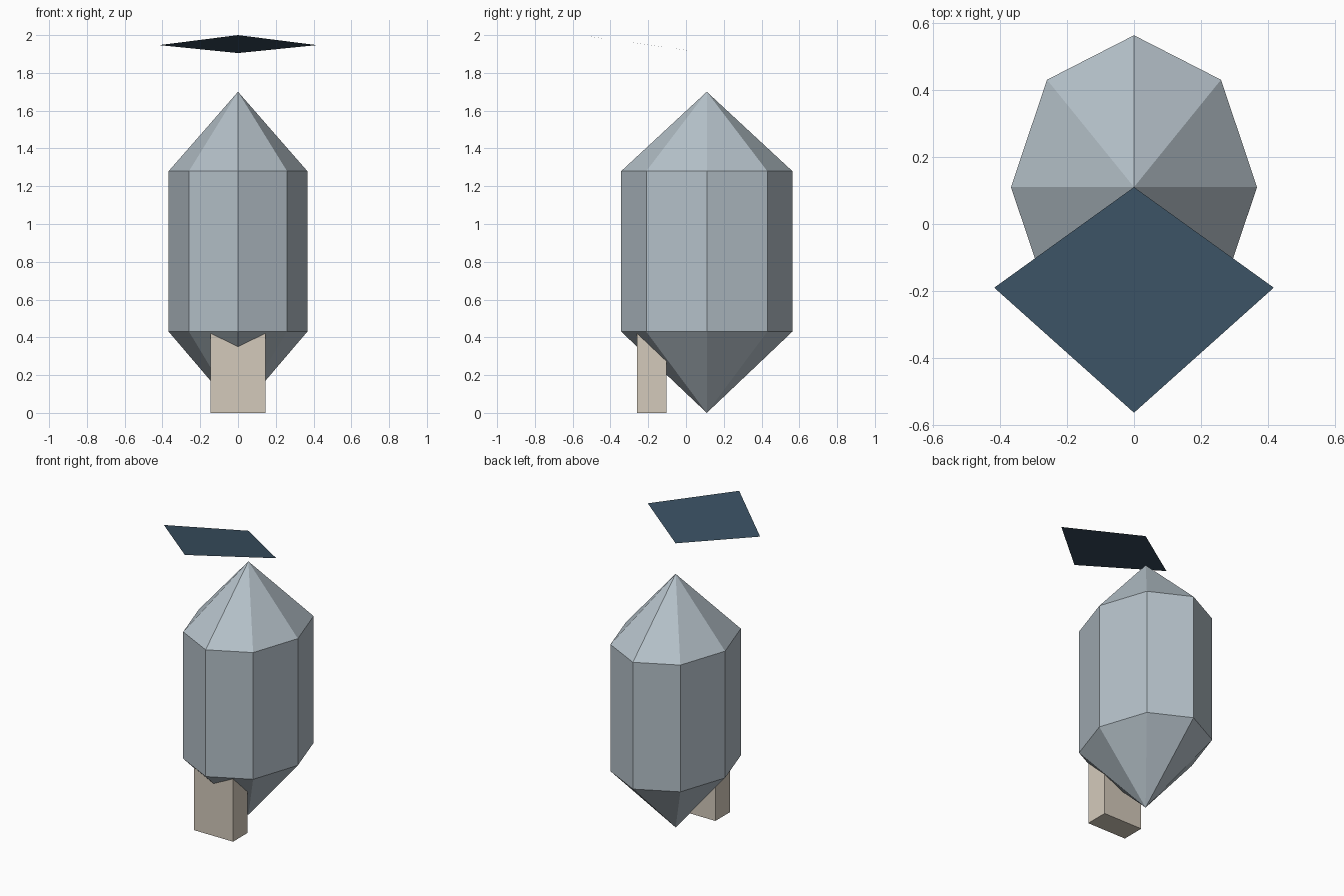
import bpy
import bmesh
from mathutils import Matrix, Vector

cube = bpy.data.objects.get("Cube")
if cube:
    bpy.data.objects.remove(cube, do_unlink=True)


def make_material(name, rgb):
    """Flat material from 0-255 display values, stored as linear."""
    linear = [((c / 255 + 0.055) / 1.055) ** 2.4 for c in rgb]
    mat = bpy.data.materials.new(name)
    mat.use_nodes = True
    mat.diffuse_color = (*linear, 1)
    mat.node_tree.nodes["Principled BSDF"].inputs["Base Color"].default_value = (*linear, 1)
    return mat


def make_object(name, bm, mat):
    bm.normal_update()
    mesh = bpy.data.meshes.new(name)
    bm.to_mesh(mesh)
    bm.free()
    mesh.materials.append(mat)
    obj = bpy.data.objects.new(name, mesh)
    bpy.context.collection.objects.link(obj)
    return obj


blue_grey = make_material("pale blue grey", (180, 192, 200))
beige = make_material("beige", (212, 202, 187))
navy = make_material("dark slate blue", (57, 79, 97))

# Body: eight-sided prism, with each cap drawn out to a point
BODY_Y, LOW, HIGH, TOP_TIP = 0.11, 0.43, 1.28, 1.70
bm = bmesh.new()
bmesh.ops.create_cone(
    bm, cap_ends=True, segments=8, radius1=1, radius2=1, depth=HIGH - LOW,
    matrix=Matrix.Translation((0, BODY_Y, (LOW + HIGH) / 2))
    @ Matrix.Diagonal((0.367, 0.453, 1, 1)))
caps = [f for f in bm.faces if len(f.verts) == 8]
for tip in bmesh.ops.poke(bm, faces=caps)["verts"]:
    tip.co.z = TOP_TIP if tip.co.z > 1 else 0
make_object("body", bm, blue_grey)

# Front foot: upright block running up into the lower point of the body
bm = bmesh.new()
bmesh.ops.create_cube(
    bm, size=1,
    matrix=Matrix.Translation((0, -0.182, 0.215)) @ Matrix.Diagonal((0.29, 0.155, 0.43, 1)))
make_object("front_foot", bm, beige)

# Floating top plate: a thin kite tilted up towards the front
bm = bmesh.new()
corners = [(0, -0.563, 2.0), (0.417, -0.19, 1.947), (0, 0.11, 1.905), (-0.417, -0.19, 1.947)]
bm.faces.new([bm.verts.new(Vector(c)) for c in corners])
make_object("top_plate", bm, navy)
